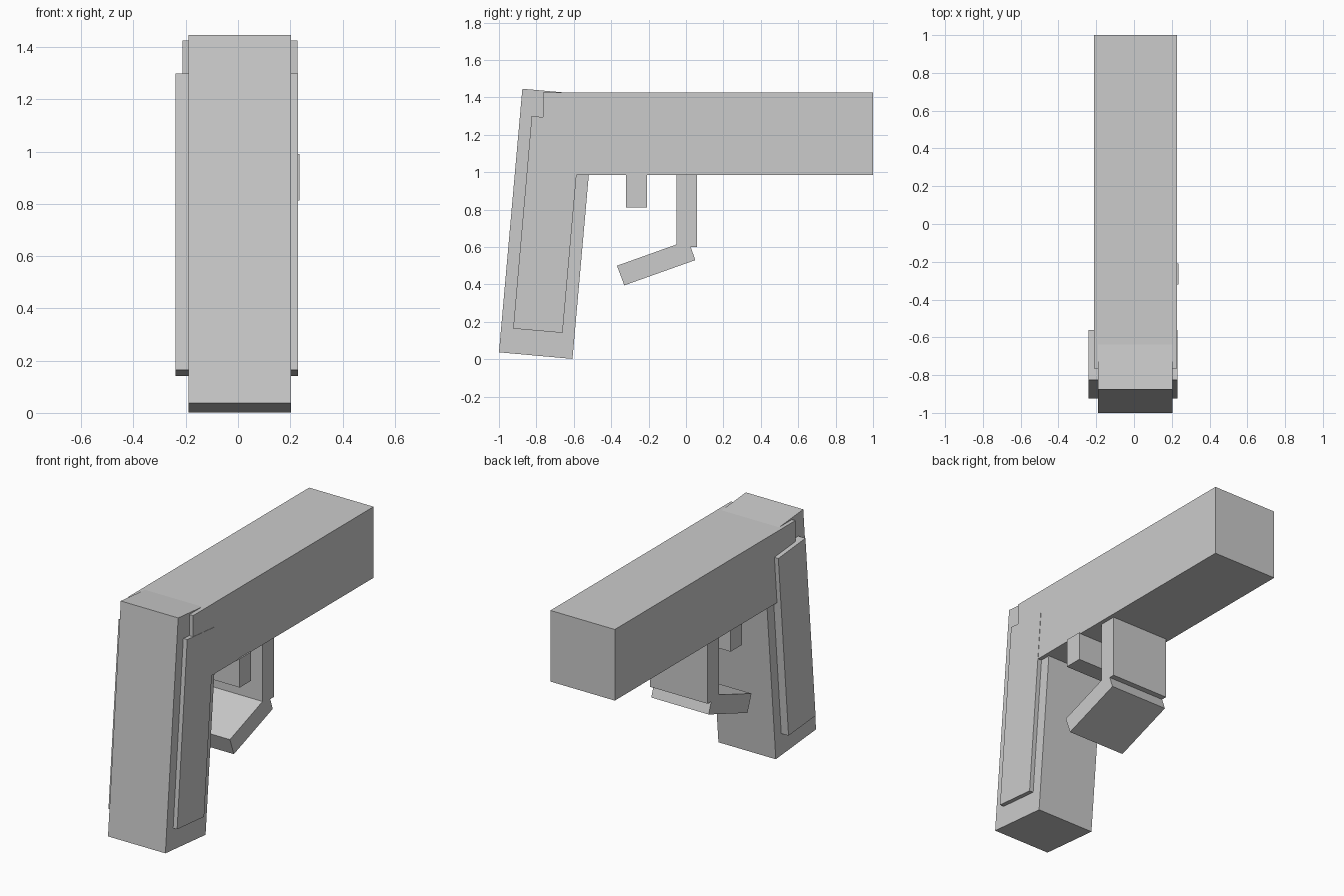
import bpy
import bmesh

if "Cube" in bpy.data.objects:
    bpy.data.objects.remove(bpy.data.objects["Cube"])


def extrude_profile(name, profile, x0, x1):
    """Extrude a (y, z) outline sideways from x0 to x1."""
    bm = bmesh.new()
    face = bm.faces.new([bm.verts.new((x0, y, z)) for y, z in profile])
    result = bmesh.ops.extrude_face_region(bm, geom=[face])
    verts = [v for v in result["geom"] if isinstance(v, bmesh.types.BMVert)]
    bmesh.ops.translate(bm, verts=verts, vec=(x1 - x0, 0, 0))
    bmesh.ops.recalc_face_normals(bm, faces=bm.faces)
    mesh = bpy.data.meshes.new(name)
    bm.to_mesh(mesh)
    bm.free()
    obj = bpy.data.objects.new(name, mesh)
    bpy.context.collection.objects.link(obj)
    return obj


def rect(y0, y1, z0, z1):
    return [(y0, z0), (y1, z0), (y1, z1), (y0, z1)]


# Long upper body
extrude_profile("upper_body", rect(-0.765, 1.0, 0.985, 1.425), -0.213, 0.228)

# Leaning handle
extrude_profile("handle", [(-1.0, 0.037), (-0.607, 0.002), (-0.482, 1.411), (-0.875, 1.446)],
                -0.19, 0.203)

# Side panels, one block passing through the handle
extrude_profile("handle_panels", [(-0.924, 0.164), (-0.66, 0.141), (-0.56, 1.276), (-0.825, 1.30)],
                -0.24, 0.23)

# Trigger
extrude_profile("trigger", rect(-0.32, -0.208, 0.812, 0.99), -0.16, 0.236)

# Trigger guard: upright and tilted lower bar
extrude_profile("guard_upright", rect(-0.05, 0.06, 0.6, 0.99), -0.19, 0.203)
extrude_profile("guard_lower", [(-0.33, 0.395), (0.05, 0.53), (0.012, 0.636), (-0.369, 0.50)],
                -0.19, 0.203)
